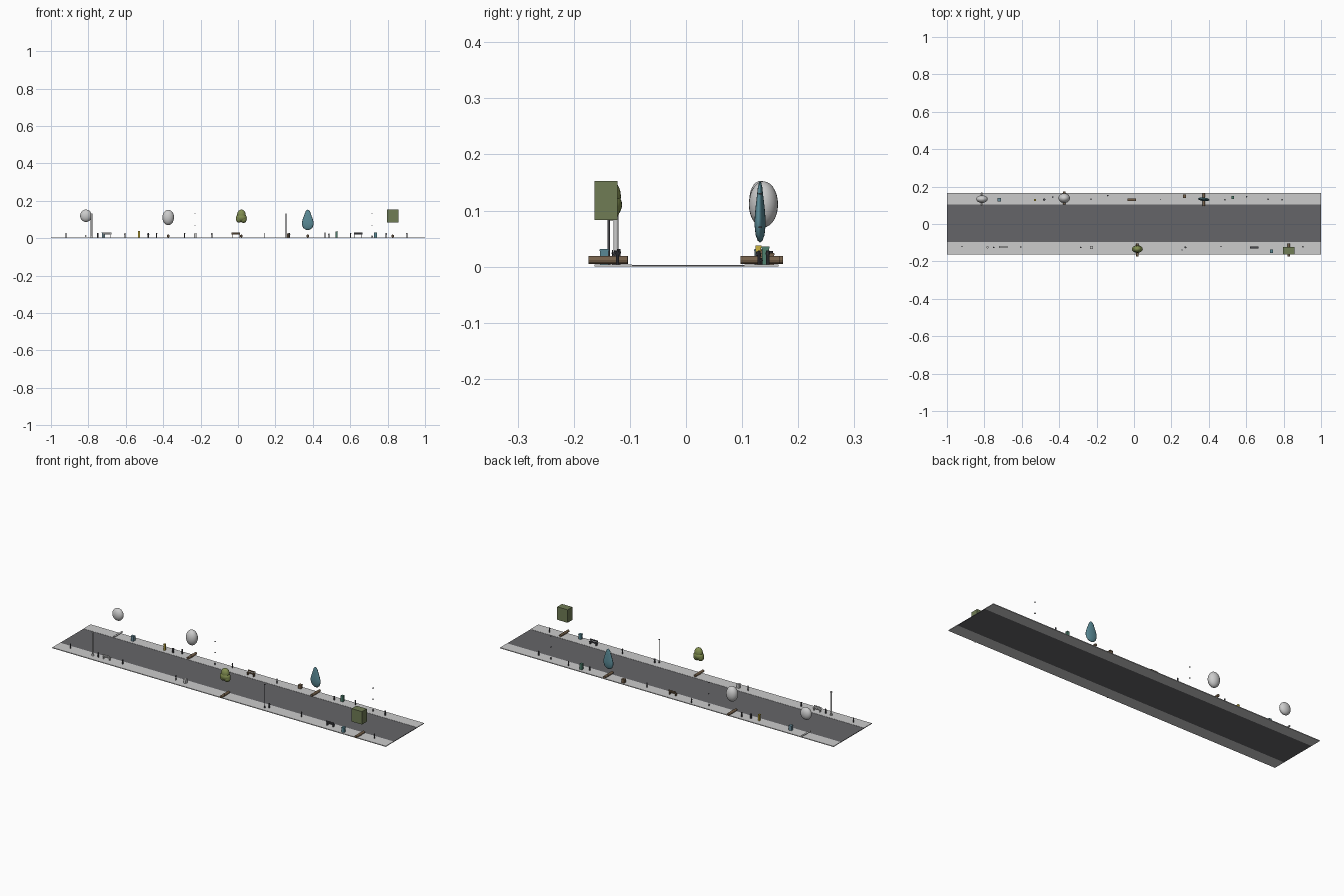
import bpy, bmesh, math
from mathutils import Matrix, Vector

if "Cube" in bpy.data.objects:
    bpy.data.objects.remove(bpy.data.objects["Cube"])

mats = {}
COLORS = {
    'asphalt': (0.13, 0.13, 0.14, 1), 'olive': (0.22, 0.27, 0.08, 1), 'hedge': (0.16, 0.2, 0.09, 1),
    'teal': (0.1, 0.25, 0.3, 1), 'wood': (0.18, 0.12, 0.07, 1), 'dark': (0.07, 0.07, 0.08, 1),
    'green': (0.08, 0.22, 0.16, 1), 'yellow': (0.6, 0.45, 0.05, 1), 'blue': (0.15, 0.27, 0.33, 1),
}


def mat(name):
    if name not in mats:
        mats[name] = bpy.data.materials.new(name)
        mats[name].diffuse_color = COLORS[name]
    return mats[name]


def finish(name, bm, color=None, smooth=False):
    me = bpy.data.meshes.new(name)
    bmesh.ops.recalc_face_normals(bm, faces=bm.faces)
    bm.to_mesh(me)
    bm.free()
    if smooth:
        for p in me.polygons:
            p.use_smooth = True
    ob = bpy.data.objects.new(name, me)
    bpy.context.collection.objects.link(ob)
    if color:
        me.materials.append(mat(color))
    return ob


def add_box(bm, c, s):
    bmesh.ops.create_cube(bm, size=1, matrix=Matrix.Translation(c) @ Matrix.Diagonal((*s, 1)))


def box(name, c, s, color=None):
    bm = bmesh.new()
    add_box(bm, c, s)
    return finish(name, bm, color)


def add_cyl(bm, c, r, length, axis='Z', r2=None, n=12):
    rot = Matrix.Rotation(math.pi / 2, 4, 'X') if axis == 'Y' else Matrix.Identity(4)
    bmesh.ops.create_cone(bm, cap_ends=True, segments=n, radius1=r, radius2=r if r2 is None else r2,
                          depth=length, matrix=Matrix.Translation(c) @ rot)


def add_ball(bm, c, s):
    bmesh.ops.create_uvsphere(bm, u_segments=24, v_segments=14, radius=1,
                              matrix=Matrix.Translation(c) @ Matrix.Diagonal((*s, 1)))


def trunk(name, x, y, r, color='wood', length=0.07):
    bm = bmesh.new()
    add_cyl(bm, (x, y, 0.0118), r, length, 'Y')
    add_cyl(bm, (x, y, 0.0118), r * 1.1, length * 0.3, 'Y')
    finish(name, bm, color)


# Road and pavements
box('road', (0, 0.004, 0.0015), (2, 0.2, 0.003), 'asphalt')
box('back_pavement', (0, 0.1345, 0.002), (2, 0.061, 0.004))
box('front_pavement', (0, -0.1295, 0.002), (2, 0.067, 0.004))

# Rounded tree crowns
for name, c, s, col in [
    ('pale_crown', (-0.813, 0.133, 0.12), (0.031, 0.02, 0.033), None),
    ('grey_crown', (-0.373, 0.138, 0.111), (0.031, 0.026, 0.041), None),
]:
    bm = bmesh.new()
    add_ball(bm, c, s)
    finish(name, bm, col, True)

# Lumpy olive crown
bm = bmesh.new()
add_ball(bm, (0.018, -0.134, 0.125), (0.023, 0.018, 0.028))
add_ball(bm, (0.006, -0.134, 0.104), (0.017, 0.016, 0.021))
add_ball(bm, (0.029, -0.134, 0.102), (0.018, 0.016, 0.02))
add_ball(bm, (0.018, -0.134, 0.11), (0.029, 0.02, 0.022))
finish('lumpy_crown', bm, 'olive', True)

# Flat teardrop crown, a squashed lathe
prof = [(0, 0.043), (0.013, 0.046), (0.025, 0.056), (0.031, 0.072), (0.031, 0.086),
        (0.026, 0.105), (0.018, 0.126), (0.012, 0.143), (0.006, 0.15), (0, 0.153)]
bm = bmesh.new()
vs = [bm.verts.new((r, 0, z)) for r, z in prof]
es = [bm.edges.new(p) for p in zip(vs, vs[1:])]
bmesh.ops.spin(bm, geom=vs + es, cent=(0, 0, 0), axis=(0, 0, 1), angle=2 * math.pi, steps=20)
bmesh.ops.remove_doubles(bm, verts=bm.verts, dist=1e-5)
bmesh.ops.transform(bm, verts=bm.verts,
                    matrix=Matrix.Translation((0.373, 0.132, 0)) @ Matrix.Rotation(-0.1, 4, 'Z')
                    @ Matrix.Diagonal((1, 0.3, 1, 1)))
finish('teardrop_crown', bm, 'teal', True)

# Clipped square crown
box('square_crown', (0.827, -0.143, 0.118), (0.062, 0.041, 0.07), 'hedge')

# Trunks lying across the pavements
trunk('pale_trunk', -0.813, 0.134, 0.004, None)
trunk('grey_trunk', -0.373, 0.138, 0.0068)
trunk('lumpy_trunk', 0.018, -0.138, 0.0068)
trunk('teardrop_trunk', 0.373, 0.132, 0.0068)
trunk('square_trunk', 0.827, -0.139, 0.0068)

# Tall posts
for name, x, y, r in [('thick_post', -0.783, -0.125, 0.0045), ('thin_post', 0.257, -0.138, 0.0022)]:
    bm = bmesh.new()
    add_cyl(bm, (x, y, 0.067), r, 0.126)
    add_cyl(bm, (x, y, 0.007), r * 1.4, 0.008)
    add_cyl(bm, (x, y, 0.13), r * 1.3, 0.003)
    finish(name, bm, 'dark' if r < 0.004 else None)

# Floating lamp fittings
for x in (-0.23, 0.717):
    for z in (0.13, 0.07):
        box('lamp_fitting', (x, 0.132, z), (0.005, 0.006, 0.003), 'dark')


# Benches with seat, back and legs
def bench(name, x, y, side, color):
    bm = bmesh.new()
    add_box(bm, (x, y, 0.0175), (0.045, 0.011, 0.003))
    add_box(bm, (x, y + side * 0.005, 0.026), (0.045, 0.002, 0.007))
    for d in (-0.018, 0.018):
        add_box(bm, (x + d, y, 0.01), (0.003, 0.01, 0.012))
        add_box(bm, (x + d, y + side * 0.005, 0.019), (0.003, 0.002, 0.016))
    finish(name, bm, color)


bench('left_bench', -0.7, -0.123, -1, None)
bench('right_bench', 0.643, -0.126, -1, 'dark')
bench('back_bench', -0.012, 0.129, 1, 'wood')

# Box cabinets and bins with lids
for name, x, y, w, top, col in [
    ('back_cabinet', -0.72, 0.13, 0.017, 0.031, 'blue'),
    ('front_cabinet', 0.735, -0.146, 0.017, 0.031, 'teal'),
    ('planter', 0.27, 0.149, 0.018, 0.024, 'wood'),
    ('green_bin', 0.527, 0.142, 0.014, 0.036, 'green'),
    ('grey_box', -0.228, -0.125, 0.016, 0.026, None),
    ('yellow_box', -0.53, 0.129, 0.011, 0.038, 'yellow'),
]:
    bm = bmesh.new()
    add_box(bm, (x, y, 0.003 + (top - 0.003) / 2), (w * 0.9, w * 0.9, top - 0.003))
    add_box(bm, (x, y, top - 0.002), (w, w, 0.003))
    finish(name, bm, col)

# Short bollards and hydrants
for x, y, r, h in [
    (-0.92, -0.12, 0.0025, 0.026), (-0.605, -0.123, 0.003, 0.024), (-0.285, -0.125, 0.003, 0.026),
    (0.275, -0.125, 0.004, 0.024), (0.465, -0.12, 0.003, 0.028), (0.903, -0.122, 0.003, 0.026),
    (-0.48, 0.13, 0.005, 0.024), (-0.435, 0.144, 0.003, 0.026), (-0.14, 0.152, 0.003, 0.025),
    (0.143, 0.13, 0.002, 0.026), (0.486, 0.13, 0.003, 0.022), (0.602, 0.146, 0.003, 0.026),
    (0.792, 0.13, 0.003, 0.025), (-0.75, -0.125, 0.003, 0.026), (-0.23, 0.131, 0.003, 0.012),
    (0.717, 0.133, 0.003, 0.012),
]:
    bm = bmesh.new()
    add_cyl(bm, (x, y, 0.003 + h / 2), r, h, n=10)
    add_cyl(bm, (x, y, h * 0.9), r * 1.3, h * 0.12, n=10)
    finish('bollard', bm, 'dark')

for m in bpy.data.materials:
    if m.users and not m.is_grease_pencil:
        m.use_nodes = True
        m.node_tree.nodes["Principled BSDF"].inputs["Base Color"].default_value = m.diffuse_color
